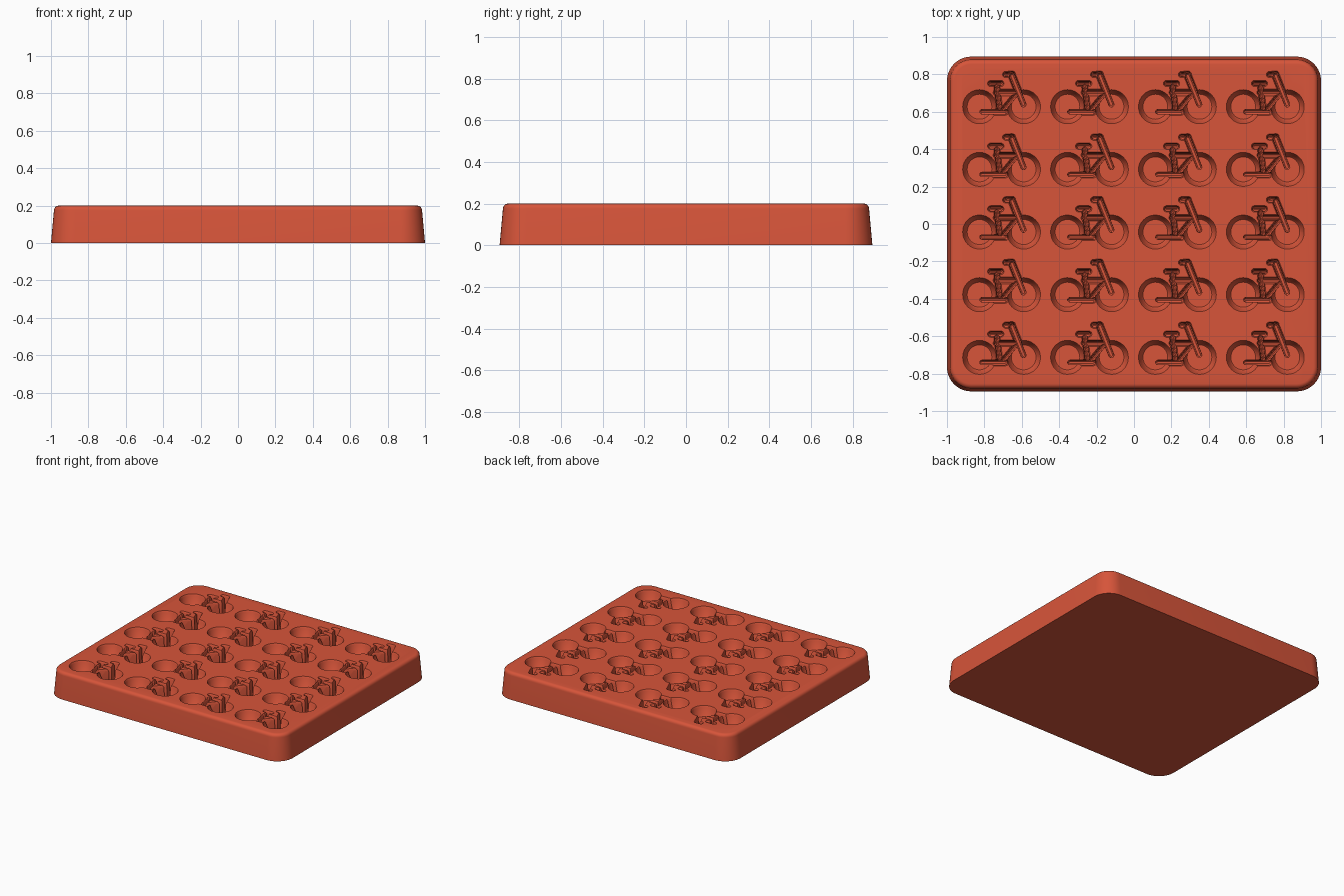
import bpy, bmesh, math
from mathutils import Vector

old = bpy.data.objects.get("Cube")
if old:
    bpy.data.objects.remove(old, do_unlink=True)

TOP = 0.2

# Single silicone colour
red = bpy.data.materials.new("silicone_red")
red.use_nodes = True
colour = (0.68, 0.09, 0.042, 1)
red.diffuse_color = colour
red.node_tree.nodes["Principled BSDF"].inputs["Base Color"].default_value = colour


def loft(bm, rings):
    """Closed solid through stacked rings of equal length, lowest first."""
    loops = [[bm.verts.new(p) for p in ring] for ring in rings]
    n = len(loops[0])
    bm.faces.new(loops[0][::-1])
    bm.faces.new(loops[-1])
    for a, b in zip(loops, loops[1:]):
        for i in range(n):
            j = (i + 1) % n
            bm.faces.new((a[i], a[j], b[j], b[i]))


def finish(name, bm):
    mesh = bpy.data.meshes.new(name)
    bmesh.ops.recalc_face_normals(bm, faces=bm.faces)
    bm.to_mesh(mesh)
    bm.free()
    mesh.materials.append(red)
    ob = bpy.data.objects.new(name, mesh)
    bpy.context.collection.objects.link(ob)
    return ob


def rounded_rect(hx, hy, r, z, steps=10):
    pts = []
    for q, (sx, sy) in enumerate(((1, 1), (-1, 1), (-1, -1), (1, -1))):
        for k in range(steps + 1):
            a = math.pi / 2 * (q + k / steps)
            pts.append((sx * (hx - r) + r * math.cos(a),
                        sy * (hy - r) + r * math.sin(a), z))
    return pts


def stadium(p, q, r, z, steps):
    """Outline of a round-ended bar from p to q."""
    d = Vector(q) - Vector(p)
    base = math.atan2(d.y, d.x) + math.pi / 2
    pts = []
    for centre, start in ((p, base), (q, base + math.pi)):
        for k in range(steps):
            a = start + math.pi * k / (steps - 1)
            pts.append((centre[0] + r * math.cos(a), centre[1] + r * math.sin(a), z))
    return pts


# Tray block: drafted walls and a rounded upper edge
bm = bmesh.new()
edge = 0.025
levels = [(0, 0), (0.016, TOP - edge)]
for k in range(1, 6):
    a = math.pi / 2 * k / 5
    levels.append((0.016 + edge * (1 - math.cos(a)), TOP - edge * (1 - math.sin(a))))
loft(bm, [rounded_rect(1 - i, 0.895 - i, 0.13 - i, z) for i, z in levels])
tray = finish("mould_tray", bm)

# Bicycle cavities: one cutter per part, repeated over the grid
columns = [0.47 * (i - 1.5) - 0.003 for i in range(4)]
rows = [0.335 * (j - 2) - 0.043 for j in range(5)]


def cut(name, shapes, depth, draft):
    bm = bmesh.new()
    for cx in columns:
        for cy in rows:
            for p, q, r, steps in shapes:
                p2, q2 = (p[0] + cx, p[1] + cy), (q[0] + cx, q[1] + cy)
                profile = [(draft + 0.006, depth), (draft, depth - 0.006),
                           (0.006, 0.012), (0.002, 0.004), (0, 0), (0, -0.03)]
                loft(bm, [stadium(p2, q2, r - i, TOP - d, steps) for i, d in profile])
    cutter = finish(name, bm)
    cutter.hide_render = True
    mod = tray.modifiers.new(name, 'BOOLEAN')
    mod.operation = 'DIFFERENCE'
    mod.solver = 'EXACT'
    mod.object = cutter
    bpy.context.view_layer.objects.active = tray
    bpy.ops.object.modifier_apply(modifier=name)
    bpy.data.objects.remove(cutter, do_unlink=True)


AXLE = 0.118
cut("wheels", [((s * AXLE, -0.001), (s * AXLE, 0.001), 0.09, 17) for s in (-1, 1)], 0.075, 0.018)

# Frame bars: start, end, half width, depth
bars = {
    "chain_stay": ((-0.105, -0.027), (0.02, -0.027), 0.019, 0.121),
    "seat_post": ((-0.026, 0.115), (-0.01, -0.02), 0.017, 0.117),
    "saddle": ((-0.058, 0.124), (-0.004, 0.124), 0.017, 0.110),
    "top_tube": ((-0.027, 0.076), (0.075, 0.076), 0.018, 0.114),
    "down_tube": ((0.005, -0.022), (0.078, 0.065), 0.017, 0.119),
    "fork": ((0.056, 0.165), (0.117, 0.012), 0.021, 0.125),
    "handlebar": ((0.022, 0.172), (0.058, 0.174), 0.017, 0.107),
}
for name, (p, q, r, depth) in bars.items():
    cut(name, [(p, q, r, 8)], depth, 0.008)

# Smooth walls with crisp creases
bpy.ops.object.select_all(action='DESELECT')
tray.select_set(True)
bpy.context.view_layer.objects.active = tray
bpy.ops.object.shade_smooth_by_angle(angle=math.radians(35))
